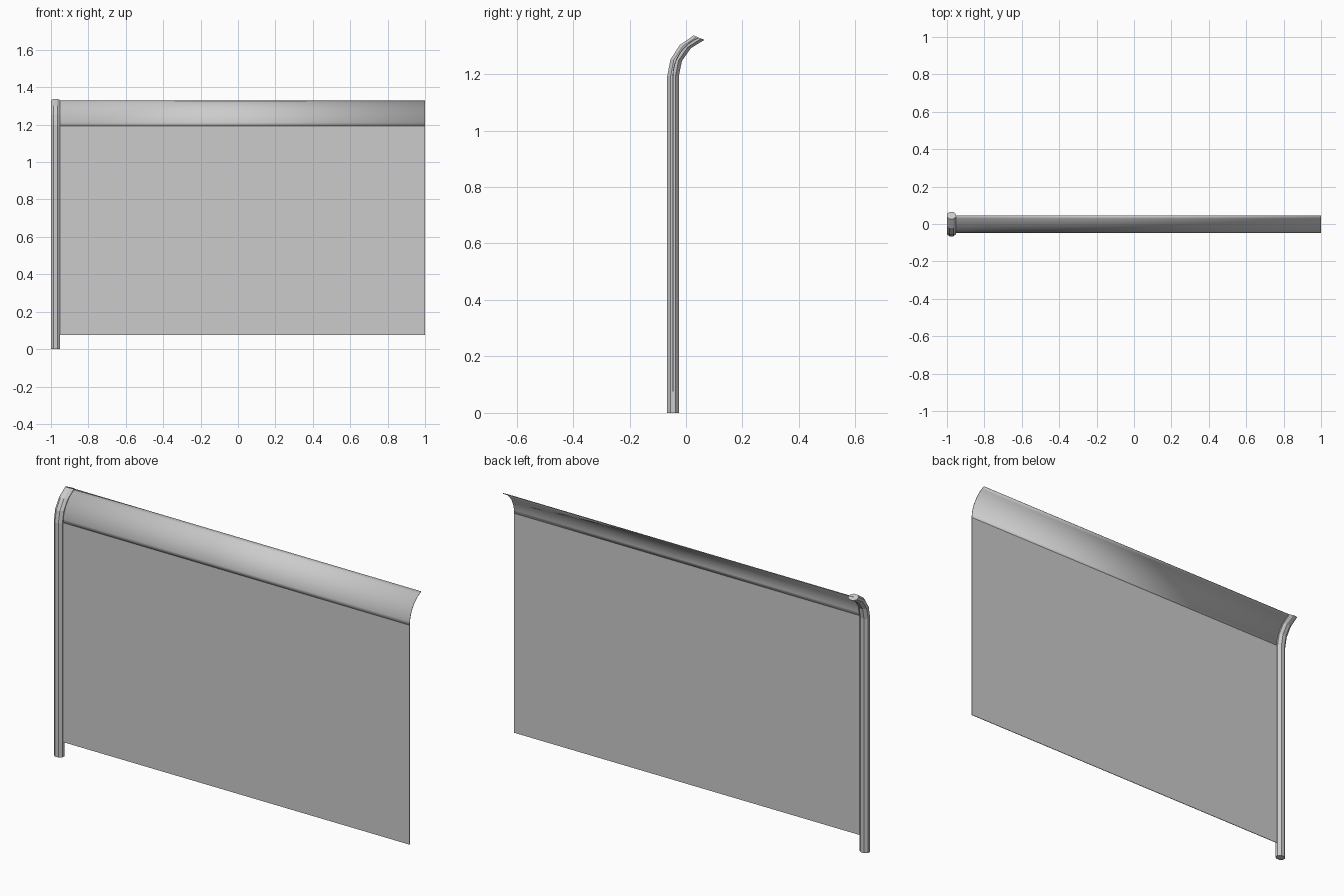
import bpy, bmesh, math

if "Cube" in bpy.data.objects:
    bpy.data.objects.remove(bpy.data.objects["Cube"])

Y0, Z_BEND = -0.046, 1.193      # straight plane and height where the bend starts
DY, DZ = 0.092, 0.136           # run and rise of the bend
SWEEP = 2 * math.atan2(DY, DZ)
R = DZ / math.sin(SWEEP)


def bend(t):
    """Point (y, z) on the curved top, t from 0 to 1."""
    a = SWEEP * t
    return Y0 + R * (1 - math.cos(a)), Z_BEND + R * math.sin(a)


def finish(bm, name):
    bmesh.ops.recalc_face_normals(bm, faces=bm.faces)
    me = bpy.data.meshes.new(name)
    bm.to_mesh(me)
    bm.free()
    ob = bpy.data.objects.new(name, me)
    bpy.context.collection.objects.link(ob)
    return ob


def sheet(name, profile, x0, x1, thick, smooth=False):
    """Thin sheet: a (y, z) profile extruded along x."""
    bm = bmesh.new()
    rows = [[bm.verts.new((x, y, z)) for x in (x0, x1)] for y, z in profile]
    for a, b in zip(rows, rows[1:]):
        bm.faces.new((a[0], a[1], b[1], b[0]))
    ob = finish(bm, name)
    mod = ob.modifiers.new("thickness", 'SOLIDIFY')
    mod.thickness = thick
    mod.offset = 0
    if smooth:
        bpy.context.view_layer.objects.active = ob
        ob.select_set(True)
        bpy.ops.object.shade_smooth_by_angle(angle=math.radians(30))
        ob.select_set(False)
    return ob


def post(name, x, rx, ry, sides=8):
    """Eight-sided tube swept up the post and along the bend."""
    path = [(Y0, 0, 0)] + [(*bend(i / 3), math.radians(23) * i / 3) for i in range(4)]
    bm = bmesh.new()
    rings = []
    for y, z, tilt in path:
        ring = []
        for k in range(sides):
            a = 2 * math.pi * (k + 0.5) / sides
            d = ry * math.sin(a)
            ring.append(bm.verts.new((x + rx * math.cos(a),
                                      y + d * math.cos(tilt), z - d * math.sin(tilt))))
        rings.append(ring)
    for a, b in zip(rings, rings[1:]):
        for k in range(sides):
            n = (k + 1) % sides
            bm.faces.new((a[k], a[n], b[n], b[k]))
    bm.faces.new(rings[0][::-1])
    bm.faces.new(rings[-1])
    return finish(bm, name)


# Bent fence post at the left end
flat = math.cos(math.pi / 8)
post("fence_post", -0.976, 0.024 / flat, 0.0205 / flat)

# Flat panel and its curved upper lip
sheet("fence_panel", [(Y0, 0.075), (Y0, Z_BEND)], -0.976, 1.0, 0.003)
sheet("curved_top_lip", [bend(i / 10) for i in range(11)], -0.976, 1.0, 0.003, True)
